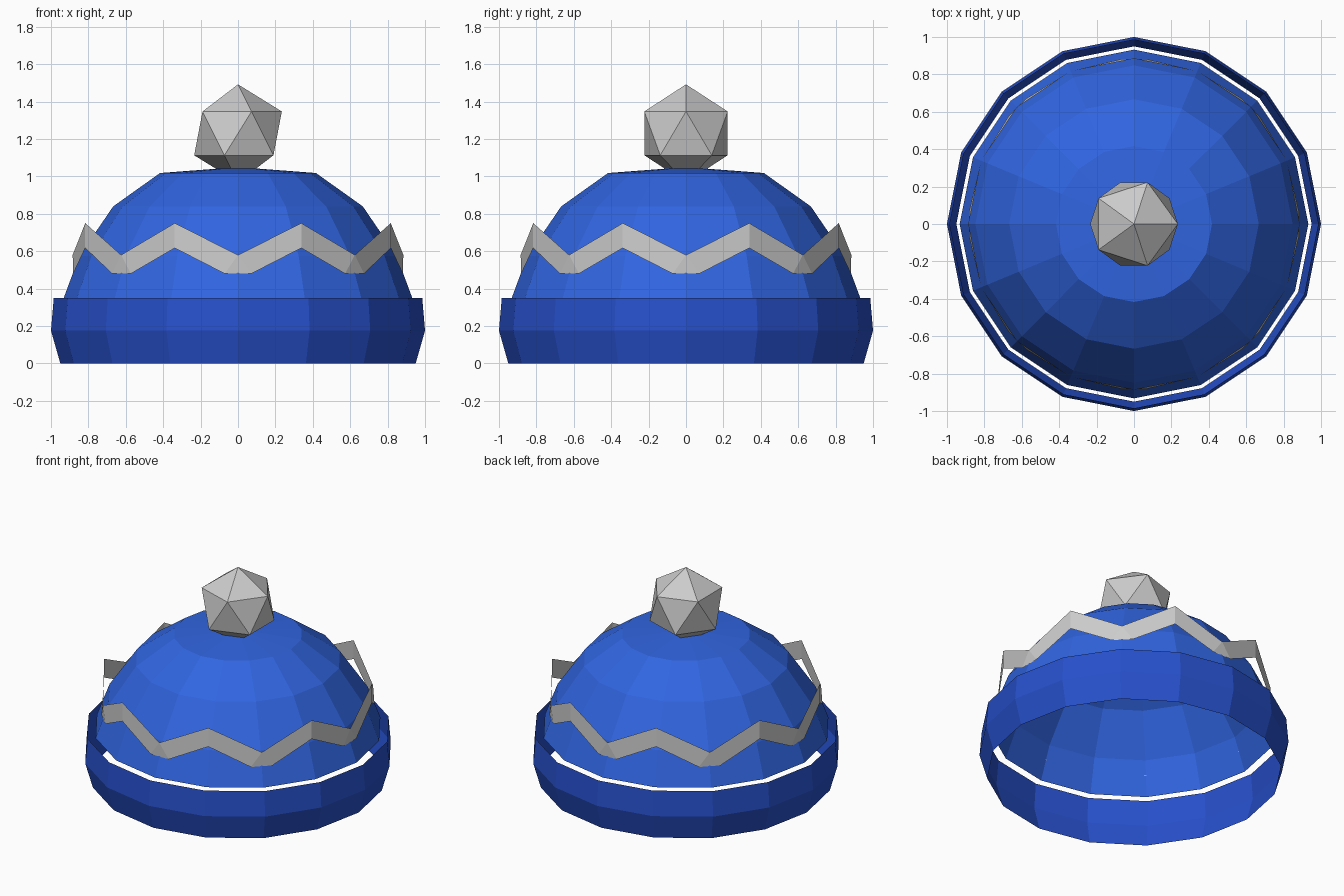
import bpy
from math import sin, cos, radians, pi

if "Cube" in bpy.data.objects:
    bpy.data.objects.remove(bpy.data.objects["Cube"])

SIDES = 16


def make_object(name, verts, faces, color=None):
    mesh = bpy.data.meshes.new(name)
    mesh.from_pydata(verts, [], faces)
    mesh.update()
    obj = bpy.data.objects.new(name, mesh)
    bpy.context.collection.objects.link(obj)
    if color:
        mat = bpy.data.materials.new(name + "_material")
        mat.diffuse_color = (*color, 1.0)
        mat.use_nodes = True
        mat.node_tree.nodes["Principled BSDF"].inputs["Base Color"].default_value = mat.diffuse_color
        mesh.materials.append(mat)
    return obj


def polar(r, angle, z):
    return (r * sin(angle), -r * cos(angle), z)


def lathe(name, profile, color, apex=None):
    """Open surface of revolution, profile listed bottom to top."""
    verts = [polar(r, 2 * pi * i / SIDES, z) for r, z in profile for i in range(SIDES)]
    faces = []
    for k in range(len(profile) - 1):
        for i in range(SIDES):
            j = (i + 1) % SIDES
            a, b = k * SIDES, (k + 1) * SIDES
            faces.append((a + i, a + j, b + j, b + i))
    if apex is not None:
        verts.append((0, 0, apex))
        a = (len(profile) - 1) * SIDES
        faces += [(a + i, a + (i + 1) % SIDES, len(verts) - 1) for i in range(SIDES)]
    return make_object(name, verts, faces, color)


# Knitted crown, open underneath
lathe("crown", [(0.932, 0.35), (0.848, 0.575), (0.667, 0.84), (0.417, 1.018)],
      (0.03, 0.13, 0.75), apex=1.05)

# Folded brim, a loose open band around the crown
lathe("brim", [(0.95, 0.0), (1.0, 0.175), (0.985, 0.35)], (0.02, 0.08, 0.6))

# Zigzag stripe: vertical sheet with flat-bottomed valleys and pointed peaks
R = 0.884
verts, faces = [], []
for n in range(8):
    a = radians(45 * n)
    d = radians(4.6)
    verts += [polar(R, a, 0.58), polar(R, a - d, 0.48), polar(R, a + d, 0.48),
              polar(R, a + pi / 8, 0.75), polar(R, a + pi / 8, 0.617)]
    v, w = 5 * n, 5 * ((n + 1) % 8)
    faces += [(v + 1, v + 2, v), (v + 2, v + 4, v + 3, v), (v + 4, w + 1, w, v + 3)]
make_object("zigzag_stripe", verts, faces)

# Faceted pompom
bpy.ops.mesh.primitive_ico_sphere_add(subdivisions=1, radius=0.262, location=(0, 0, 1.23))
bpy.context.object.name = "pompom"
